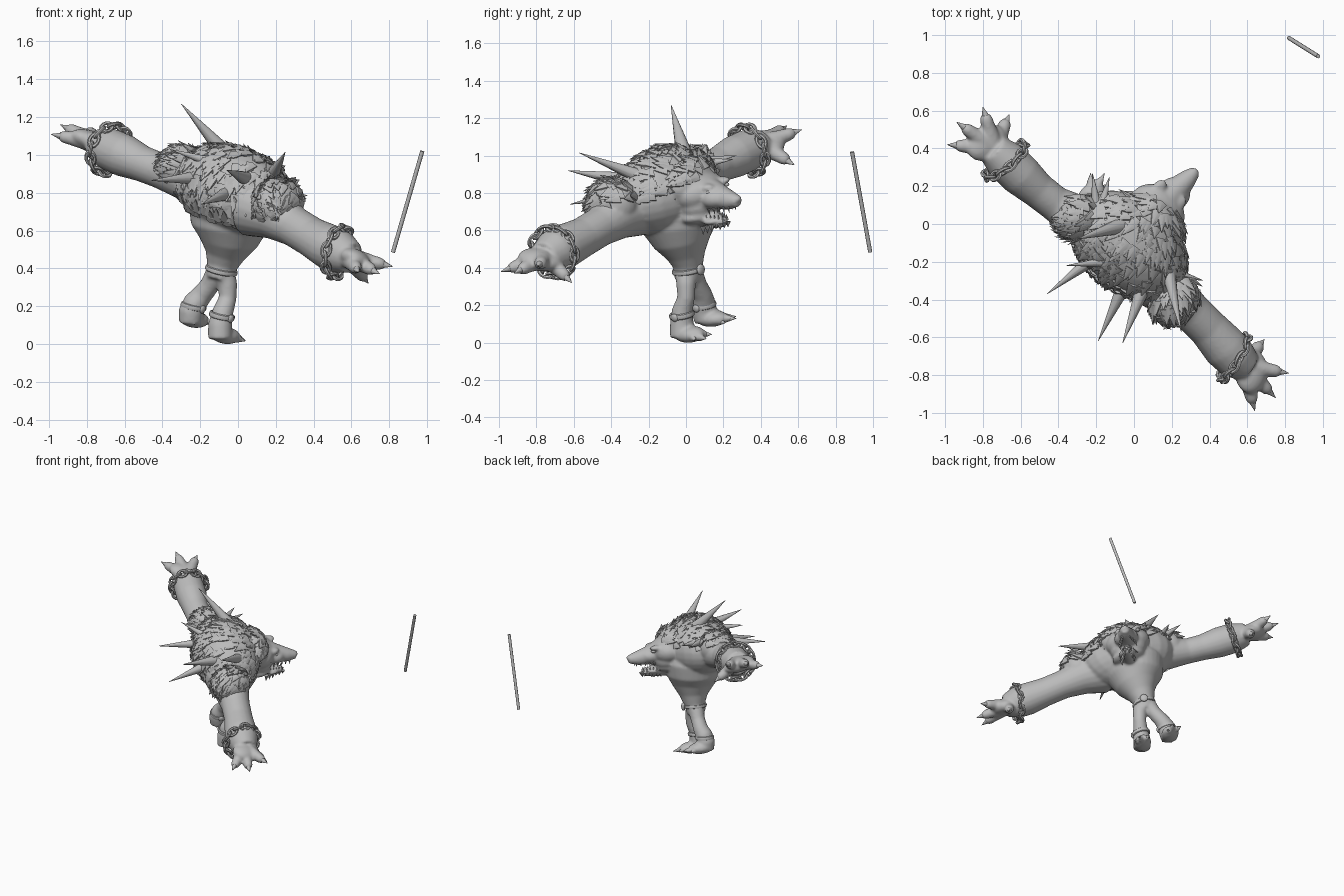
import bpy, bmesh, math, random
from mathutils import Vector as V, Matrix as M

random.seed(4)
if "Cube" in bpy.data.objects:
    bpy.data.objects.remove(bpy.data.objects["Cube"])

grey = bpy.data.materials.new("stone grey")
grey.use_nodes = True
grey.diffuse_color = (0.5, 0.5, 0.5, 1)
grey.node_tree.nodes["Principled BSDF"].inputs["Base Color"].default_value = (0.5, 0.5, 0.5, 1)


def frame(x, y):
    """Rotation with its first axis along x and its second axis near y."""
    x = V(x).normalized()
    z = x.cross(V(y)).normalized()
    return M((x, z.cross(x), z)).transposed()


# leaning body axes: side, forward, up
BODY = frame((0.74, -0.62, -0.27), (0.645, 0.764, 0))
SIDE, FWD, UP = (BODY.col[i].copy() for i in range(3))


def place(c, rot, s):
    return M.Translation(V(c)) @ rot.to_4x4() @ M.Diagonal((*s, 1))


def blob(bm, c, s, rot=BODY, n=24):
    bmesh.ops.create_uvsphere(bm, u_segments=n, v_segments=n * 2 // 3, radius=1,
                              matrix=place(c, rot, s))


def tube(bm, rows, n=20):
    """Closed tube through rows of (x, y, z, radius)."""
    pts = [V(r[:3]) for r in rows]
    prev, q, last = None, None, None
    for i, p in enumerate(pts):
        t = (pts[min(i + 1, len(pts) - 1)] - pts[max(i - 1, 0)]).normalized()
        q = t.to_track_quat('Z', 'Y') if q is None else last.rotation_difference(t) @ q
        last = t
        ring = []
        for k in range(n):
            a = math.tau * k / n
            ring.append(bm.verts.new(p + q @ V((math.cos(a), math.sin(a), 0)) * rows[i][3]))
        if prev is None:
            bm.faces.new(ring[::-1])
        else:
            for k in range(n):
                j = (k + 1) % n
                bm.faces.new((prev[k], prev[j], ring[j], ring[k]))
        prev = ring
    bm.faces.new(prev)


def spike(bm, base, tip, r, n=8, normal=(0.13, 0.2, 0.9), flat=1):
    base, tip = V(base), V(tip)
    d = tip - base
    y = V(normal)
    x = y.cross(d).normalized()
    y = d.cross(x).normalized()
    rot = M((x, y, d.normalized())).transposed()
    bmesh.ops.create_cone(bm, cap_ends=True, segments=n, radius1=r, radius2=r * 0.03,
                          depth=d.length, matrix=place((base + tip) / 2, rot, (1, flat, 1)))


def finish(bm, name, voxel=0):
    bmesh.ops.recalc_face_normals(bm, faces=bm.faces)
    me = bpy.data.meshes.new(name)
    bm.to_mesh(me)
    bm.free()
    me.materials.append(grey)
    ob = bpy.data.objects.new(name, me)
    bpy.context.collection.objects.link(ob)
    for o in bpy.context.selected_objects:
        o.select_set(False)
    ob.select_set(True)
    bpy.context.view_layer.objects.active = ob
    if voxel:
        rm = ob.modifiers.new("fuse", 'REMESH')
        rm.mode, rm.voxel_size, rm.use_smooth_shade = 'VOXEL', voxel, True
        sm = ob.modifiers.new("soften", 'SMOOTH')
        sm.factor, sm.iterations = 0.5, 6
    else:
        bpy.ops.object.shade_smooth_by_angle(angle=math.radians(40))


body, claws = bmesh.new(), bmesh.new()

# torso tapering to a narrow waist
tube(body, [(-0.10, 0.01, 0.34, 0.07), (-0.085, 0.01, 0.41, 0.08), (-0.07, 0, 0.47, 0.105),
            (-0.05, -0.02, 0.54, 0.155), (-0.045, -0.035, 0.62, 0.205), (-0.035, -0.045, 0.72, 0.225),
            (-0.03, -0.07, 0.85, 0.19)], 32)

# arms
tube(body, [(-0.20, -0.03, 0.86, 0.14), (-0.32, 0.05, 0.895, 0.115), (-0.42, 0.11, 0.92, 0.094),
            (-0.51, 0.18, 0.955, 0.096), (-0.60, 0.26, 0.995, 0.113), (-0.68, 0.335, 1.03, 0.112),
            (-0.75, 0.40, 1.06, 0.085)])
tube(body, [(0.08, -0.27, 0.73, 0.165), (0.20, -0.37, 0.68, 0.13), (0.30, -0.46, 0.62, 0.106),
            (0.39, -0.55, 0.565, 0.106), (0.48, -0.65, 0.515, 0.12), (0.54, -0.71, 0.485, 0.115),
            (0.60, -0.76, 0.455, 0.085)])


def digits(c, tips, r):
    c = V(c)
    for tip in map(V, tips):
        tube(body, [(*c.lerp(tip, f), r * k) for f, k in
                    ((0.1, 1.4), (0.35, 1.2), (0.55, 1), (0.72, 0.9), (0.82, 0.6))], 12)
        spike(claws, c.lerp(tip, 0.66), tip, r * 0.82, 10)


# hands
blob(body, (-0.78, 0.43, 1.07), (0.12, 0.09, 0.055), frame((0.8, 0.5, -0.35), (-0.65, 0.7, 0.2)))
digits((-0.74, 0.40, 1.06), [(-0.99, 0.42, 1.11), (-0.94, 0.54, 1.16),
                             (-0.80, 0.62, 1.14), (-0.66, 0.58, 0.95)], 0.038)
blob(body, (0.62, -0.78, 0.445), (0.12, 0.09, 0.055), frame((0.1, 0.95, -0.15), (0.65, -0.75, -0.2)))
digits((0.58, -0.75, 0.46), [(0.82, -0.79, 0.41), (0.75, -0.92, 0.37),
                             (0.64, -0.99, 0.38), (0.69, -0.61, 0.32)], 0.038)

# legs and feet
tube(body, [(-0.08, 0, 0.40, 0.06), (-0.055, 0, 0.31, 0.052), (-0.055, 0, 0.24, 0.047),
            (-0.08, -0.02, 0.17, 0.056), (-0.095, -0.022, 0.10, 0.064), (-0.095, -0.022, 0.025, 0.064)])
tube(body, [(-0.11, 0.03, 0.38, 0.06), (-0.15, 0.06, 0.31, 0.052), (-0.19, 0.085, 0.26, 0.055),
            (-0.225, 0.092, 0.22, 0.064), (-0.247, 0.098, 0.17, 0.068), (-0.252, 0.107, 0.11, 0.062)])
for c, tips in (((-0.065, 0.02, 0.045), [(0.04, 0.05, 0.015), (0.04, 0.11, 0.02), (-0.03, 0.14, 0.045)]),
                ((-0.23, 0.14, 0.13), [(-0.15, 0.21, 0.105), (-0.155, 0.27, 0.13), (-0.23, 0.27, 0.14)])):
    blob(body, c, (0.066, 0.095, 0.044))
    digits(c, tips, 0.022)

# broad skull, tapering snout, open lower jaw, brows and nose
blob(body, (0.12, 0.07, 0.81), (0.165, 0.13, 0.105))
blob(body, (0.12, 0.08, 0.745), (0.135, 0.11, 0.085))
blob(body, (0.21, 0.16, 0.778), (0.09, 0.09, 0.062))
tube(body, [(0.04, 0, 0.81, 0.13), (0.10, 0.06, 0.81, 0.12), (0.16, 0.12, 0.80, 0.09),
            (0.22, 0.18, 0.78, 0.068), (0.28, 0.235, 0.762, 0.052), (0.325, 0.28, 0.757, 0.03)], 24)
blob(body, (0.11, 0.07, 0.69), (0.125, 0.11, 0.05))
tube(body, [(0.06, 0.03, 0.70, 0.09), (0.13, 0.10, 0.672, 0.058), (0.20, 0.165, 0.65, 0.04),
            (0.25, 0.21, 0.645, 0.025)])
blob(body, (0.19, 0.15, 0.658), (0.068, 0.06, 0.026))
blob(body, (0.315, 0.27, 0.768), (0.03, 0.03, 0.022))
for s in (-1, 1):
    blob(body, V((0.185, 0.15, 0.85)) + SIDE * 0.07 * s, (0.035, 0.05, 0.02))

# eyes
eyes = bmesh.new()
for s in (-1, 1):
    blob(eyes, V((0.2, 0.165, 0.825)) + SIDE * 0.078 * s, (0.016, 0.02, 0.012), n=12)
finish(eyes, "eyes")

# teeth along both jaws, and a ragged beard
teeth, beard = bmesh.new(), bmesh.new()
for s in (-1, 1):
    for i in range(6):
        f = i / 5
        p = V((0.17, 0.14, 0.725)).lerp(V((0.285, 0.245, 0.725)), f) + SIDE * s * (0.07 - 0.042 * f)
        spike(teeth, p + UP * 0.01, p - UP * 0.025, 0.009, 6, FWD)
        p = V((0.16, 0.13, 0.675)).lerp(V((0.243, 0.208, 0.662)), f) + SIDE * s * (0.062 - 0.045 * f)
        spike(teeth, p - UP * 0.01, p + UP * 0.025, 0.009, 6, FWD)
        p = V((0.16, 0.12, 0.635)).lerp(V((0.25, 0.215, 0.645)), f) + SIDE * s * (0.045 - 0.03 * f)
        spike(beard, p, p - V((0.005, 0, random.uniform(0.02, 0.05))), 0.016, 6, FWD)
finish(teeth, "teeth")
finish(beard, "beard")

# shaggy mantle over back, shoulders and neck
fur = bmesh.new()
lumps = [((-0.03, -0.11, 0.815), (0.35, 0.245, 0.228), 640),
         ((-0.30, 0.04, 0.93), (0.115, 0.125, 0.12), 180),
         ((0.21, -0.39, 0.74), (0.125, 0.145, 0.135), 230),
         ((0.04, -0.21, 0.75), (0.22, 0.165, 0.125), 200),
         ((0.12, 0.03, 0.855), (0.175, 0.10, 0.12), 150)]
nape = V((0.14, 0.12, 0.9))
for c, s, count in lumps:
    blob(body, c, s)
    for i in range(count):
        d = V([random.gauss(0, 1) for k in range(3)]).normalized()
        p = V(c) + BODY @ V([d[k] * s[k] for k in range(3)])
        nrm = (BODY @ V([d[k] / s[k] for k in range(3)])).normalized()
        inside = any(sum((q / r) ** 2 for q, r in zip(BODY.transposed() @ (p - V(c2)), s2)) < 0.85
                     for c2, s2, m in lumps if c2 != c)
        if inside or nrm.dot(UP) < -0.75 or (nrm.dot(FWD) > 0 and nrm.dot(UP) < 0.25):
            continue
        flow = p - nape
        flow = (flow - nrm * flow.dot(nrm)).normalized() + nrm * random.uniform(0.0, 0.2)
        base = p - nrm * 0.006
        spike(fur, base, base + flow * random.uniform(0.06, 0.1), random.uniform(0.028, 0.04),
              6, nrm, 0.55)
finish(fur, "fur_mantle")
finish(body, "body", 0.01)
finish(claws, "claws")

# long back spikes
quills = bmesh.new()
for base, tip, r in (((-0.07, -0.01, 1.01), (-0.30, -0.08, 1.27), 0.045),
                     ((-0.20, -0.17, 0.88), (-0.46, -0.37, 0.865), 0.04),
                     ((-0.05, -0.32, 0.80), (-0.19, -0.62, 0.74), 0.04),
                     ((0.05, -0.33, 0.87), (-0.06, -0.63, 0.92), 0.042),
                     ((0.17, -0.20, 0.87), (0.25, -0.57, 1.015), 0.045),
                     ((-0.14, -0.2, 0.96), (-0.36, -0.22, 1.03), 0.03),
                     ((-0.20, 0.10, 0.97), (-0.22, 0.27, 1.0), 0.028),
                     ((-0.17, 0.10, 0.96), (-0.13, 0.25, 0.98), 0.028)):
    spike(quills, base, tip, r, 12)
finish(quills, "back_spikes")


def ring(bm, rot, c, big, small, stretch=(1, 1, 1), n=24, m=8):
    """Torus lying in the first two axes of rot."""
    grid = []
    for i in range(n):
        a = math.tau * i / n
        row = []
        for j in range(m):
            b = math.tau * j / m
            w = big + small * math.cos(b)
            v = V((w * math.cos(a), w * math.sin(a), small * math.sin(b)))
            row.append(bm.verts.new(V(c) + rot @ V([v[k] * stretch[k] for k in range(3)])))
        grid.append(row)
    for i in range(n):
        for j in range(m):
            i2, j2 = (i + 1) % n, (j + 1) % m
            bm.faces.new((grid[i][j], grid[i2][j], grid[i2][j2], grid[i][j2]))


# chain cuffs with alternating links
for name, c, axis in (("right_chain_cuff", (-0.68, 0.335, 1.03), (-0.62, 0.73, 0.28)),
                      ("left_chain_cuff", (0.53, -0.71, 0.485), (0.84, -0.5, -0.2))):
    chain = bmesh.new()
    axis = V(axis).normalized()
    x = axis.orthogonal().normalized()
    y = axis.cross(x)
    for i in range(16):
        a = math.tau * i / 16
        out = x * math.cos(a) + y * math.sin(a)
        along = axis.cross(out)
        ring(chain, frame(along, axis + out if i % 2 else axis - out), V(c) + out * 0.13,
             0.023, 0.0095, (1.5, 1, 1), 14, 6)
    finish(chain, name)

# belt with round buckle, and ankle bands
belt, bands = bmesh.new(), bmesh.new()
ring(belt, BODY, (-0.088, 0.01, 0.39), 0.079, 0.009, (1, 1, 1.6))
blob(belt, V((-0.088, 0.01, 0.39)) + FWD * 0.09, (0.03, 0.014, 0.03), n=16)
finish(belt, "belt")
for c in ((-0.085, -0.022, 0.15), (-0.235, 0.094, 0.2)):
    ring(bands, BODY, c, 0.06, 0.01, (1, 1, 1.6))
    blob(bands, V(c) + SIDE * 0.064, (0.012, 0.022, 0.022), n=12)
finish(bands, "ankle_bands")

# loose straight staff
staff = bmesh.new()
tube(staff, [(0.82, 0.985, 0.485, 0.011), (0.975, 0.888, 1.02, 0.011)], 12)
finish(staff, "staff")
